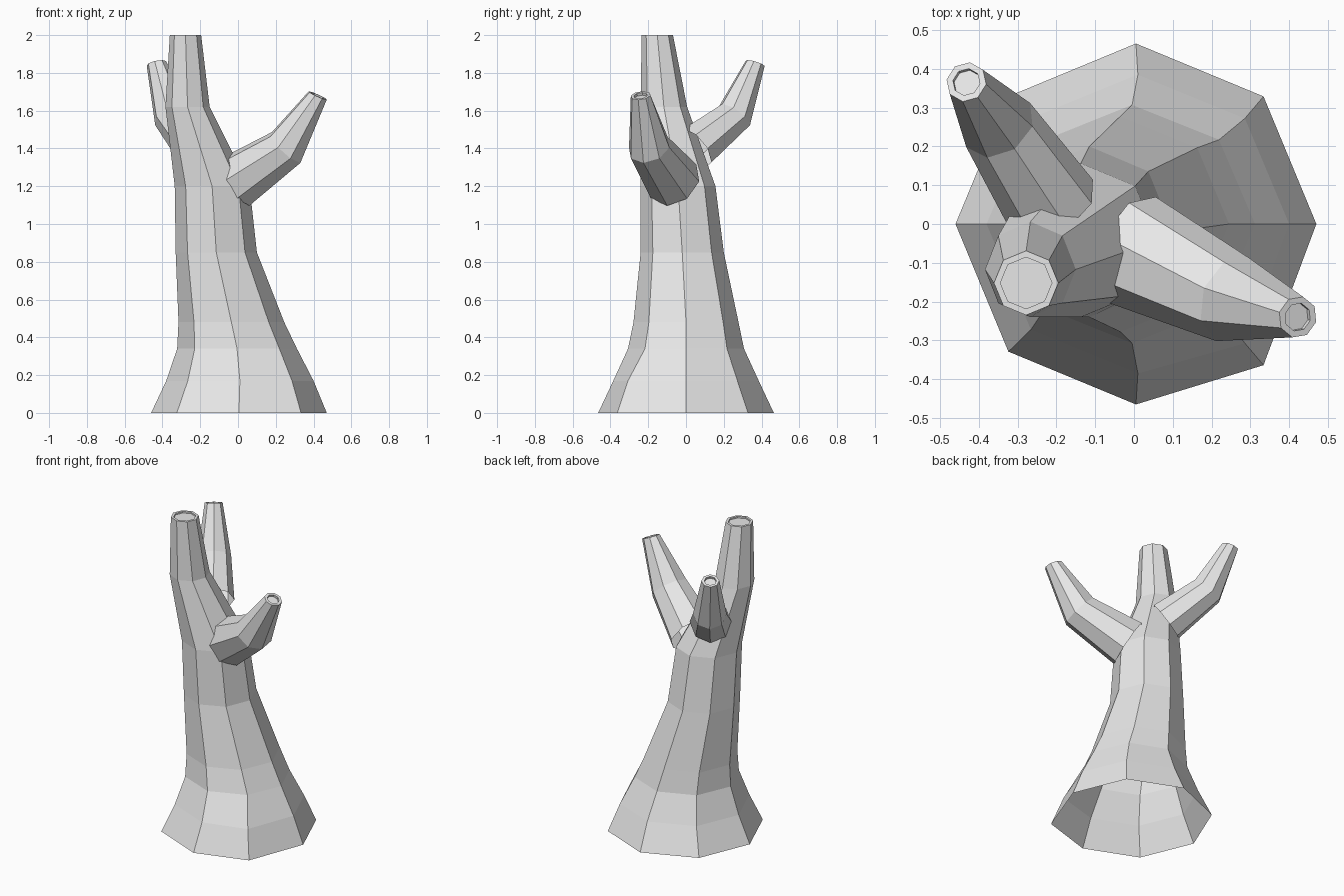
import bpy, bmesh, math
from mathutils import Vector

cube = bpy.data.objects.get("Cube")
if cube:
    bpy.data.objects.remove(cube, do_unlink=True)

SIDES = 8

grey = bpy.data.materials.new("plain grey")
grey.use_nodes = True
colour = (0.8, 0.8, 0.8, 1)
grey.diffuse_color = colour
grey.node_tree.nodes["Principled BSDF"].inputs["Base Color"].default_value = colour


def ring(bm, centre, u, v, ru, rv):
    """One octagonal loop spanned by the directions u and v."""
    loop = []
    for i in range(SIDES):
        a = math.tau * i / SIDES
        loop.append(bm.verts.new(centre + u * ru * math.cos(a) + v * rv * math.sin(a)))
    return loop


def bridge(bm, a, b):
    for i in range(SIDES):
        j = (i + 1) % SIDES
        bm.faces.new((a[i], a[j], b[j], b[i]))


def hollow_end(bm, centre, axis, u, v, radius, inset, depth, last):
    """Flat rim with a shallow recess closing the sawn end."""
    inner = ring(bm, centre, u, v, radius * inset, radius * inset)
    floor = ring(bm, centre - axis * depth, u, v, radius * inset, radius * inset)
    bridge(bm, last, inner)
    bridge(bm, inner, floor)
    bm.faces.new(floor)


def finish(bm, name):
    mesh = bpy.data.meshes.new(name)
    bm.to_mesh(mesh)
    bm.free()
    mesh.materials.append(grey)
    obj = bpy.data.objects.new(name, mesh)
    bpy.context.collection.objects.link(obj)


X, Y, Z = Vector((1, 0, 0)), Vector((0, 1, 0)), Vector((0, 0, 1))

# Trunk: flared open foot, leaning and tapering upward (z, x, y, rx, ry)
trunk = [
    (0.00, 0.005, 0.0, 0.465, 0.465),
    (0.17, 0.01, 0.0, 0.39, 0.385),
    (0.34, -0.005, 0.0, 0.317, 0.307),
    (0.48, -0.035, 0.0, 0.28, 0.278),
    (0.85, -0.115, -0.02, 0.215, 0.22),
    (1.20, -0.137, -0.042, 0.198, 0.198),
    (1.62, -0.267, -0.117, 0.117, 0.123),
    (2.00, -0.278, -0.152, 0.083, 0.083),
]
bm = bmesh.new()
loops = [ring(bm, Vector((x, y, z)), X, Y, rx, ry) for z, x, y, rx, ry in trunk]
for a, b in zip(loops, loops[1:]):
    bridge(bm, a, b)
for loop in loops[:2]:  # one root corner spreads a little further forward
    loop[7].co.y -= 0.035
hollow_end(bm, Vector((-0.278, -0.152, 2.0)), Z, X, Y, 0.083, 0.8, 0.01, loops[-1])
finish(bm, "trunk")


def branch(name, points, radii):
    """Bent octagonal limb, open where it enters the trunk."""
    pts = [Vector(p) for p in points]
    d0, d1 = (pts[1] - pts[0]).normalized(), (pts[2] - pts[1]).normalized()
    axes = [d0, (d0 + d1).normalized(), (d1 + Z * 0.3).normalized()]
    bm = bmesh.new()
    loops = []
    for p, axis, r in zip(pts, axes, radii):
        u = Z.cross(axis).normalized()
        v = axis.cross(u)
        loops.append(ring(bm, p, u, v, r, r))
    bridge(bm, loops[0], loops[1])
    bridge(bm, loops[1], loops[2])
    hollow_end(bm, pts[2], axes[2], u, v, radii[2], 0.68, 0.015, loops[2])
    finish(bm, name)


branch("left_branch",
       [(-0.01, -0.065, 1.225), (0.255, -0.195, 1.405), (0.422, -0.24, 1.68)],
       [0.15, 0.115, 0.054])
branch("right_back_branch",
       [(-0.21, 0.045, 1.40), (-0.35, 0.255, 1.57), (-0.432, 0.366, 1.85)],
       [0.125, 0.1, 0.053])
